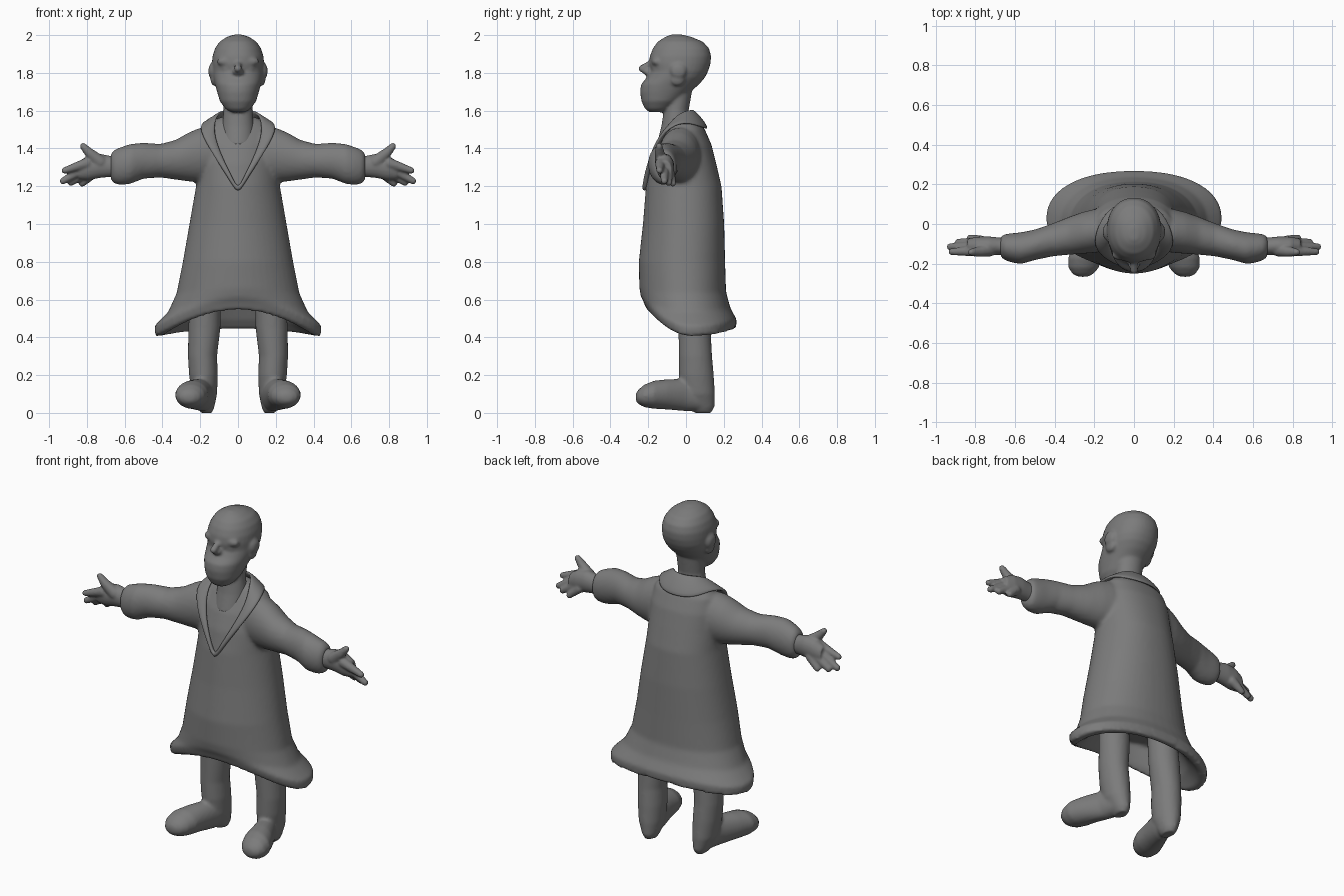
import bpy, bmesh, math
from mathutils import Matrix, Vector

grey = bpy.data.materials.new("grey")
grey.diffuse_color = (0.2, 0.2, 0.2, 1)


def power(v, n):
    return math.copysign(abs(v) ** (2 / n), v)


def hem(a):
    """Height offset of the hem: level in front, low at sides and back."""
    c, s = math.cos(a), math.sin(a)
    return -0.13 * c * c if s < 0 else -0.13 + 0.035 * s * s


def loft(bm, axis, rings, n=2.0, seg=36, front=None):
    """Rings (t, c1, c2, r1, r2[, hem weight]) stacked along an axis."""
    rows = []
    for t, c1, c2, r1, r2, *w in rings:
        row = []
        for i in range(seg):
            a = math.tau * i / seg
            k = front if front and math.sin(a) < 0 else n
            u = c1 + r1 * power(math.cos(a), k)
            v = c2 + r2 * power(math.sin(a), k)
            h = t + (w[0] * hem(a) if w else 0)
            co = {"x": (h, u, v), "y": (u, h, v), "z": (u, v, h)}[axis]
            row.append(bm.verts.new(co))
        rows.append(row)
    for a, b in zip(rows, rows[1:]):
        for i in range(seg):
            j = (i + 1) % seg
            bm.faces.new((a[i], a[j], b[j], b[i]))
    bm.faces.new(rows[0][::-1])
    bm.faces.new(rows[-1])
    bmesh.ops.recalc_face_normals(bm, faces=bm.faces[:])


def ball(bm, co, size):
    m = Matrix.Translation(co) @ Matrix.Diagonal((*size, 1))
    bmesh.ops.create_icosphere(bm, subdivisions=2, radius=1, matrix=m)


def finger(bm, p, q, r0, r1):
    p, q = Vector(p), Vector(q)
    for i in range(13):
        t = i / 12
        r = r0 + (r1 - r0) * t
        ball(bm, p.lerp(q, t), (r, r, r))


def finish(name, bm, voxel=0, smooth=0, mirror=False):
    me = bpy.data.meshes.new(name)
    bm.to_mesh(me)
    bm.free()
    ob = bpy.data.objects.new(name, me)
    bpy.context.collection.objects.link(ob)
    me.materials.append(grey)
    for p in me.polygons:
        p.use_smooth = True
    if voxel:
        m = ob.modifiers.new("fuse", "REMESH")
        m.mode, m.voxel_size, m.use_smooth_shade = "VOXEL", voxel, True
        m = ob.modifiers.new("soften", "SMOOTH")
        m.factor, m.iterations = 0.5, smooth
    if mirror:
        m = ob.modifiers.new("mirror", "MIRROR")
        m.use_mirror_merge = False
    return ob


# Coat with flared hem, hollow below, and both sleeves
bm = bmesh.new()
profile = [  # z, front y, back y, half width, hem weight
    (0.66, -0.14, 0.14, 0.22, 0.4), (0.57, -0.18, 0.20, 0.33, 0.8),
    (0.545, -0.195, 0.235, 0.40, 1.05), (0.548, -0.21, 0.265, 0.44, 1.08),
    (0.59, -0.225, 0.268, 0.443, 1.0), (0.612, -0.238, 0.235, 0.37, 0.6),
    (0.66, -0.247, 0.212, 0.325, 0.2), (0.8, -0.25, 0.207, 0.292, 0),
    (1.0, -0.228, 0.202, 0.257, 0), (1.2, -0.212, 0.188, 0.222, 0),
    (1.32, -0.19, 0.16, 0.215, 0), (1.42, -0.155, 0.135, 0.21, 0),
    (1.5, -0.11, 0.1, 0.19, 0), (1.545, -0.085, 0.07, 0.14, 0),
    (1.57, -0.06, 0.04, 0.08, 0)]
loft(bm, "z", [(z, 0, (f + b) / 2, w, (b - f) / 2, k)
               for z, f, b, w, k in profile], 2.25, 48, 1.9)
sleeve = [(0.08, -0.03, 1.37, 0.10, 0.14), (0.2, -0.035, 1.365, 0.11, 0.145),
          (0.26, -0.045, 1.355, 0.105, 0.13), (0.33, -0.06, 1.34, 0.095, 0.105),
          (0.41, -0.08, 1.335, 0.083, 0.089), (0.5, -0.105, 1.335, 0.077, 0.095),
          (0.57, -0.122, 1.318, 0.08, 0.106), (0.62, -0.12, 1.307, 0.073, 0.1),
          (0.655, -0.116, 1.303, 0.064, 0.09), (0.672, -0.114, 1.303, 0.052, 0.07)]
for s in (1, -1):
    loft(bm, "x", [(s * r[0], *r[1:]) for r in sleeve])
finish("coat", bm, 0.012, 4)

# Folded collar and lapels, meeting in a point on the chest
inner = [(0, 0.035, 1.605), (0.07, 0.02, 1.61), (0.11, -0.05, 1.585),
         (0.13, -0.115, 1.49), (0.085, -0.178, 1.36), (0.03, -0.213, 1.25),
         (0, -0.222, 1.185)]
outer = [(0, 0.125, 1.50), (0.12, 0.095, 1.505), (0.185, 0.0, 1.545),
         (0.215, -0.12, 1.505), (0.13, -0.187, 1.36), (0.045, -0.215, 1.23),
         (0, -0.222, 1.15)]
bm = bmesh.new()
for s in (1, -1):
    rows = [[bm.verts.new((s * x, y, z)) for x, y, z in e] for e in (inner, outer)]
    for i in range(len(inner) - 1):
        q = (rows[0][i], rows[1][i], rows[1][i + 1], rows[0][i + 1])
        bm.faces.new(q[::s])
bmesh.ops.remove_doubles(bm, verts=bm.verts[:], dist=0.0005)
bmesh.ops.recalc_face_normals(bm, faces=bm.faces[:])
ob = finish("collar", bm)
m = ob.modifiers.new("thickness", "SOLIDIFY")
m.thickness, m.offset = 0.026, 0
m = ob.modifiers.new("round", "SUBSURF")
m.levels = m.render_levels = 2

# Head with muzzle, nose, brow, ears and neck
bm = bmesh.new()
skull = [  # z, front y, back y, half width
    (1.592, -0.195, -0.12, 0.04), (1.61, -0.217, -0.08, 0.067),
    (1.65, -0.236, -0.03, 0.096), (1.7, -0.243, 0.025, 0.111),
    (1.74, -0.238, 0.07, 0.122), (1.775, -0.208, 0.1, 0.132),
    (1.81, -0.188, 0.118, 0.137), (1.85, -0.196, 0.13, 0.138),
    (1.89, -0.191, 0.133, 0.135), (1.93, -0.175, 0.122, 0.122),
    (1.965, -0.15, 0.09, 0.098), (1.99, -0.11, 0.03, 0.06), (2.003, -0.08, -0.02, 0.02)]
loft(bm, "z", [(z, 0, (f + b) / 2, w, (b - f) / 2) for z, f, b, w in skull], 2.15)
loft(bm, "z", [(1.42, 0, -0.07, 0.09, 0.085), (1.52, 0, -0.055, 0.085, 0.075),
               (1.6, 0, -0.052, 0.076, 0.066), (1.75, 0, -0.03, 0.08, 0.07)])
finger(bm, (0, -0.18, 1.855), (0, -0.232, 1.822), 0.016, 0.021)
ball(bm, (0, -0.2, 1.805), (0.034, 0.03, 0.02))
for s in (1, -1):
    ball(bm, (s * 0.06, -0.155, 1.86), (0.055, 0.03, 0.026))
    ball(bm, (s * 0.055, -0.15, 1.822), (0.034, 0.03, 0.022))
    ball(bm, (s * 0.136, -0.04, 1.81), (0.022, 0.045, 0.045))
    ball(bm, (s * 0.126, -0.045, 1.765), (0.02, 0.04, 0.035))
finish("head", bm, 0.008, 6)

# Hands with thumb and four spread fingers
bm = bmesh.new()
loft(bm, "x", [(0.6, -0.115, 1.305, 0.042, 0.055), (0.68, -0.112, 1.305, 0.044, 0.056),
               (0.73, -0.11, 1.308, 0.047, 0.064), (0.79, -0.11, 1.298, 0.046, 0.066),
               (0.84, -0.11, 1.285, 0.035, 0.05)])
finger(bm, (0.73, -0.13, 1.33), (0.785, -0.14, 1.375), 0.036, 0.027)
finger(bm, (0.785, -0.14, 1.375), (0.82, -0.142, 1.412), 0.027, 0.018)
finger(bm, (0.8, -0.135, 1.322), (0.918, -0.14, 1.283), 0.03, 0.018)
finger(bm, (0.8, -0.115, 1.3), (0.926, -0.115, 1.228), 0.029, 0.019)
finger(bm, (0.79, -0.095, 1.28), (0.885, -0.092, 1.22), 0.029, 0.019)
finger(bm, (0.77, -0.085, 1.265), (0.825, -0.07, 1.214), 0.028, 0.018)
finish("hand", bm, 0.007, 4, True)

# Legs with large splayed shoes
bm = bmesh.new()
loft(bm, "z", [(0.68, 0.17, 0.03, 0.08, 0.08), (0.45, 0.178, 0.045, 0.085, 0.085),
               (0.3, 0.188, 0.05, 0.077, 0.088), (0.2, 0.183, 0.055, 0.076, 0.092),
               (0.1, 0.178, 0.065, 0.067, 0.088), (0.03, 0.17, 0.085, 0.045, 0.065),
               (0.0, 0.168, 0.09, 0.03, 0.045)])
loft(bm, "y", [(0.1, 0.17, 0.06, 0.05, 0.05), (0.0, 0.19, 0.095, 0.062, 0.086),
               (-0.1, 0.225, 0.098, 0.077, 0.08), (-0.17, 0.245, 0.096, 0.087, 0.074),
               (-0.22, 0.254, 0.09, 0.076, 0.06), (-0.25, 0.257, 0.085, 0.055, 0.04),
               (-0.266, 0.258, 0.083, 0.025, 0.02)])
finish("leg", bm, 0.01, 4, True)
